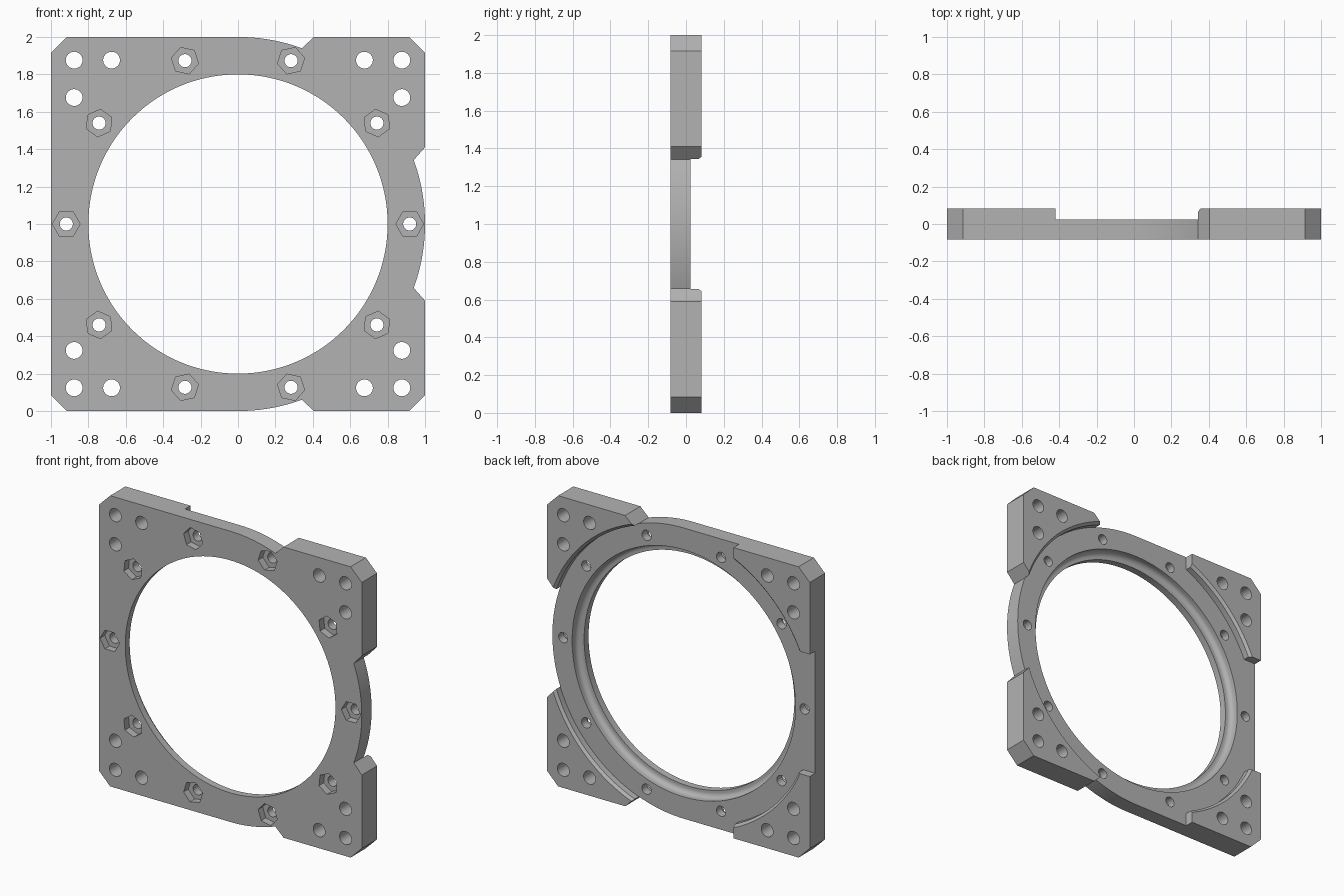
import bpy, bmesh, math

if "Cube" in bpy.data.objects:
    bpy.data.objects.remove(bpy.data.objects["Cube"], do_unlink=True)

FRONT, FLOOR, BACK = -0.083, 0.024, 0.083
CENTRE = 1.0

grey = bpy.data.materials.new("plain_grey")
grey.use_nodes = True
colour = (0.45, 0.45, 0.45, 1)
grey.diffuse_color = colour
grey.node_tree.nodes["Principled BSDF"].inputs["Base Color"].default_value = colour


def finish(name, bm):
    bmesh.ops.recalc_face_normals(bm, faces=bm.faces)
    mesh = bpy.data.meshes.new(name)
    bm.to_mesh(mesh)
    bm.free()
    mesh.materials.append(grey)
    obj = bpy.data.objects.new(name, mesh)
    bpy.context.scene.collection.objects.link(obj)
    return obj


def add_prism(bm, outline, y0, y1):
    """Extrude an (x, z) outline, measured from the ring centre, along y."""
    verts = [bm.verts.new((x, y0, z + CENTRE)) for x, z in outline]
    face = bm.faces.new(verts)
    moved = bmesh.ops.extrude_face_region(bm, geom=[face])["geom"]
    for v in moved:
        if isinstance(v, bmesh.types.BMVert):
            v.co.y = y1


def circle(r, n, cx=0, cz=0, turn=0):
    return [(cx + r * math.cos(turn + math.tau * i / n),
             cz + r * math.sin(turn + math.tau * i / n)) for i in range(n)]


def rect(x0, x1, z0, z1):
    return [(x0, z0), (x1, z0), (x1, z1), (x0, z1)]


def arc(a0, a1, n, r=1.0, cx=0, cz=0):
    return [(cx + r * math.cos(math.radians(a0 + (a1 - a0) * i / n)),
             cz + r * math.sin(math.radians(a0 + (a1 - a0) * i / n)))
            for i in range(n + 1)]


def cut(target, name, bm):
    """Subtract a cutter and bake the result."""
    cutter = finish(name, bm)
    cutter.hide_render = True
    mod = target.modifiers.new(name, 'BOOLEAN')
    mod.operation, mod.solver, mod.object = 'DIFFERENCE', 'EXACT', cutter
    bpy.context.view_layer.update()
    graph = bpy.context.evaluated_depsgraph_get()
    mesh = bpy.data.meshes.new_from_object(target.evaluated_get(graph))
    target.modifiers.clear()
    target.data = mesh
    bpy.data.objects.remove(cutter, do_unlink=True)


# Plate outline: upper half, then mirrored for the lower half
chamfer = 0.085
upper = arc(0, 20, 12) + [(1, 0.41), (1, 1 - chamfer), (1 - chamfer, 1), (0.405, 1)]
upper += arc(70, 90, 12) + [(chamfer - 1, 1), (-1, 1 - chamfer)]
lower = [(x, -z) for x, z in reversed(upper[1:])]
bm = bmesh.new()
add_prism(bm, upper + lower, FRONT, BACK)
plate = finish("mounting_plate", bm)

# Bore with coved seal seat, wide rear recess and chamfered pad edges
profile = [(0, -0.2), (0.8, -0.2), (0.8, -0.035)]
profile += arc(-90, 0, 8, 0.035, 0.815, 0)
profile += [(0.85, FLOOR), (1.001, FLOOR), (1.001, 0.066), (1.045, 0.11), (0, 0.11)]
bm = bmesh.new()
verts = [bm.verts.new((r, y, CENTRE)) for r, y in profile]
edges = [bm.edges.new(pair) for pair in zip(verts, verts[1:])]
bmesh.ops.spin(bm, geom=verts + edges, cent=(0, 0, CENTRE), axis=(0, 1, 0),
               angle=math.tau, steps=144, use_duplicate=False)
bmesh.ops.remove_doubles(bm, verts=bm.verts, dist=0.0001)
cut(plate, "bore_cutter", bm)

# Rear gaps between the corner pads
bm = bmesh.new()
for box in (rect(-0.42, 0.1, 0.88, 1.1), rect(-0.42, 0.1, -1.1, -0.88),
            rect(-1.1, -0.88, -0.42, 0.42)):
    add_prism(bm, box, FLOOR, 0.2)
cut(plate, "gap_cutter", bm)

# Corner mounting holes and ring bolt holes
bm = bmesh.new()
near, far = 0.676, 0.876
for sx in (-1, 1):
    for sz in (-1, 1):
        for x, z in ((far, far), (near, far), (far, near)):
            add_prism(bm, circle(0.045, 32, sx * x, sz * z), -0.2, 0.2)
bolts = circle(0.918, 10)
for x, z in bolts:
    add_prism(bm, circle(0.035, 28, x, z), -0.2, 0.2)
cut(plate, "hole_cutter", bm)

# Hexagonal nut pockets on the front
bm = bmesh.new()
for i, (x, z) in enumerate(bolts):
    add_prism(bm, circle(0.074, 6, x, z, math.tau * i / 10), -0.2, FRONT + 0.05)
cut(plate, "pocket_cutter", bm)

bpy.ops.object.select_all(action='DESELECT')
plate.select_set(True)
bpy.context.view_layer.objects.active = plate
bpy.ops.object.shade_smooth_by_angle(angle=math.radians(25))
